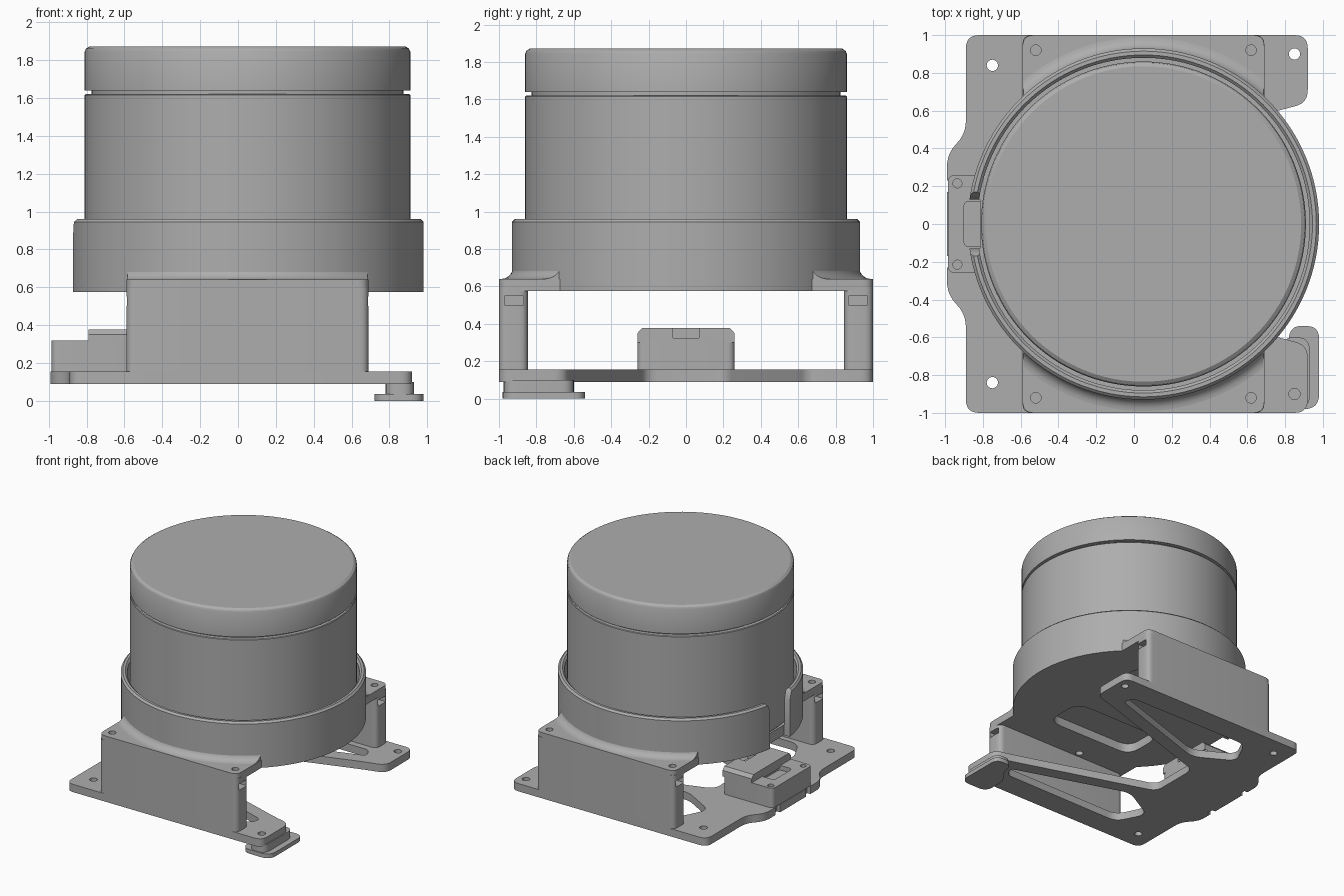
import bpy, bmesh, math
from mathutils import Vector

if "Cube" in bpy.data.objects:
    bpy.data.objects.remove(bpy.data.objects["Cube"])

grey = bpy.data.materials.new("plain_grey")
grey.use_nodes = True
COLOUR = (0.42, 0.42, 0.42, 1)
grey.diffuse_color = COLOUR
grey.node_tree.nodes["Principled BSDF"].inputs["Base Color"].default_value = COLOUR
CX = 0.05  # axis of the round body


def finish(name, bm):
    bmesh.ops.recalc_face_normals(bm, faces=bm.faces)
    mesh = bpy.data.meshes.new(name)
    bm.to_mesh(mesh)
    bm.free()
    obj = bpy.data.objects.new(name, mesh)
    bpy.context.collection.objects.link(obj)
    mesh.materials.append(grey)
    return obj


def rounded(points, size, steps=6):
    """Outline with softened corners."""
    pts = [Vector(p) for p in points]
    out = []
    for i, p in enumerate(pts):
        a, b = pts[i - 1] - p, pts[(i + 1) % len(pts)] - p
        d = min(size, a.length * 0.45, b.length * 0.45)
        a, b = p + a.normalized() * d, p + b.normalized() * d
        for k in range(steps + 1):
            t = k / steps
            out.append(a * (1 - t) ** 2 + p * 2 * t * (1 - t) + b * t * t)
    return out


def prism(name, points, lo, hi, size=0.0, along="z"):
    bm = bmesh.new()
    outline = rounded(points, size) if size else points
    place = (lambda p: (p[0], p[1], lo)) if along == "z" else (lambda p: (lo, p[0], p[1]))
    face = bm.faces.new([bm.verts.new(place(p)) for p in outline])
    moved = bmesh.ops.extrude_face_region(bm, geom=[face])["geom"]
    step = (0, 0, hi - lo) if along == "z" else (hi - lo, 0, 0)
    bmesh.ops.translate(bm, vec=step, verts=[v for v in moved if isinstance(v, bmesh.types.BMVert)])
    return finish(name, bm)


def rect(x0, x1, y0, y1):
    return [(x0, y0), (x1, y0), (x1, y1), (x0, y1)]


def disc(x, y, r, n=20):
    return [(x + r * math.cos(i * math.tau / n), y + r * math.sin(i * math.tau / n)) for i in range(n)]


def lathe(name, profile, n=128, closed=False):
    """Turn a radius/height profile about the body axis."""
    bm = bmesh.new()
    rings = [[bm.verts.new((CX + r * math.cos(i * math.tau / n), r * math.sin(i * math.tau / n), z))
              for i in range(n)] for r, z in profile]
    pairs = list(zip(rings, rings[1:]))
    if closed:
        pairs.append((rings[-1], rings[0]))
    else:
        bm.faces.new(rings[0])
        bm.faces.new(rings[-1])
    for a, b in pairs:
        for i in range(n):
            j = (i + 1) % n
            bm.faces.new((a[i], a[j], b[j], b[i]))
    return finish(name, bm)


def cut(obj, tool, operation="DIFFERENCE"):
    tool.hide_render = True
    mod = obj.modifiers.new("cut", "BOOLEAN")
    mod.operation, mod.object, mod.solver = operation, tool, "EXACT"
    bpy.context.view_layer.objects.active = obj
    bpy.ops.object.modifier_apply(modifier=mod.name)
    bpy.data.objects.remove(tool)


# Base plate: arms spreading from a hub to the corner ears
half = [(-0.42, 0.22), (0.76, 0.6), (0.92, 0.64), (0.92, 1), (-0.89, 1), (-0.89, 0.48), (-0.99, 0.37)]
base = prism("base_plate", half + [(x, -y) for x, y in reversed(half)], 0.09, 0.155, 0.07)
for s in (-1, 1):
    window = [(-0.28, 0.38), (0.7, 0.7), (0.66, 0.79), (-0.48, 0.8), (-0.6, 0.56)]
    cut(base, prism("window", [(x, s * y) for x, y in window], 0, 0.3, 0.08))
    cut(base, prism("notch", rect(-1.1, -0.96, s * 0.2 - 0.03, s * 0.2 + 0.03), 0, 0.3))
    for x, y in ((-0.75, 0.84), (0.85, 0.9)):
        cut(base, prism("hole", disc(x, s * y, 0.03), 0, 0.3))

# Side walls with screw holes on top and nut slots in the ends
for s, side in ((-1, "front"), (1, "back")):
    y0, y1 = sorted((s * 0.845, s * 1.0))
    wall = prism(side + "_wall", rect(-0.59, 0.69, y0, y1), 0.15, 0.6, 0.05)
    for x, end in ((-0.52, -0.59), (0.62, 0.69)):
        a, b = sorted((x - (end - x) * 0.7, end + (end - x)))
        cut(wall, prism("slot", rect(a, b, s * 0.92 - 0.05, s * 0.92 + 0.05), 0.5, 0.55))

# Cradle deck, its floor and two pockets below
deck = prism("cradle_deck", rect(-0.59, 0.69, -1, 1), 0.575, 0.64, 0.06)
floor = lathe("cradle_floor", [(0.93, 0.575), (0.93, 0.66)])
for s in (-1, 1):
    for x in (-0.52, 0.62):
        cut(deck, prism("hole", disc(x, s * 0.92, 0.028), 0.5, 0.7))
cut(floor, deck, "UNION")
floor.name = "cradle_deck"
for s in (-1, 1):
    y0, y1 = sorted((s * 0.2, s * 0.56))
    cut(floor, prism("pocket", rect(-0.42, 0.42, y0, y1), 0.5, 0.65, 0.12))
    cut(floor, prism("hole", disc(-0.1, s * 0.8, 0.03), 0.5, 0.63))

# Fillet blending the deck into the collar
curve = [(0.99 - 0.065 * math.sin(t * math.pi / 12), 0.705 - 0.065 * math.cos(t * math.pi / 12))
         for t in range(7)]
fillet = lathe("deck_fillet", [(0.9, 0.6), (0.99, 0.6)] + curve + [(0.9, 0.705)], closed=True)
cut(fillet, prism("clip", rect(-0.585, 0.685, -0.995, 0.995), 0.5, 0.8), "INTERSECT")

# Collar with a gap for the cable
collar = lathe("collar", [(0.88, 0.62), (0.93, 0.62), (0.93, 0.945), (0.915, 0.96),
                          (0.895, 0.96), (0.88, 0.945)], closed=True)
gap = [(-0.13, 0.5), (0.13, 0.5), (0.13, 0.88), (0.15, 0.935), (0.2, 1),
       (-0.2, 1), (-0.15, 0.935), (-0.13, 0.88)]
for part in (collar, floor):
    cut(part, prism("cable_gap", gap, -1.1, -0.815, along="x"))

# Round sensor body with cap seam
lathe("sensor_body", [(0.84, 0.65), (0.86, 0.67), (0.86, 1.615), (0.855, 1.62), (0.825, 1.62),
                      (0.825, 1.64), (0.86, 1.64), (0.86, 1.845), (0.853, 1.86), (0.835, 1.872)])

# Interface box: low tier with holes and a recess, taller tier behind
low = prism("interface_box_low", rect(-0.985, -0.52, -0.26, 0.26), 0.155, 0.318, 0.04)
cut(low, prism("port", rect(-0.9, -0.78, -0.12, 0.12), 0.28, 0.4, 0.03))
for s in (-1, 1):
    cut(low, prism("hole", disc(-0.935, s * 0.215, 0.024), 0.1, 0.4))
top = [(-0.26, 0.3), (0.26, 0.3), (0.26, 0.35), (0.235, 0.377), (-0.235, 0.377), (-0.26, 0.35)]
high = prism("interface_box_high", top, -0.79, -0.52, along="x")
cut(high, prism("plug_recess", rect(-0.6, -0.4, -0.07, 0.07), 0.325, 0.5))

# Hooked foot under the front corner
foot = [(0.72, -0.98), (0.98, -0.98), (0.98, -0.54), (0.83, -0.54), (0.81, -0.66), (0.72, -0.76)]
prism("foot_flange", foot, 0.0, 0.035, 0.08)
prism("foot_stem", rect(0.78, 0.93, -0.975, -0.6), 0.03, 0.1, 0.07)

# Smooth round sides, crisp edges
bpy.ops.object.select_all(action="DESELECT")
for obj in bpy.context.scene.objects:
    if obj.type == "MESH" and obj.data.materials and obj.data.materials[0] == grey:
        obj.select_set(True)
        bpy.context.view_layer.objects.active = obj
bpy.ops.object.shade_smooth_by_angle(angle=math.radians(30))
